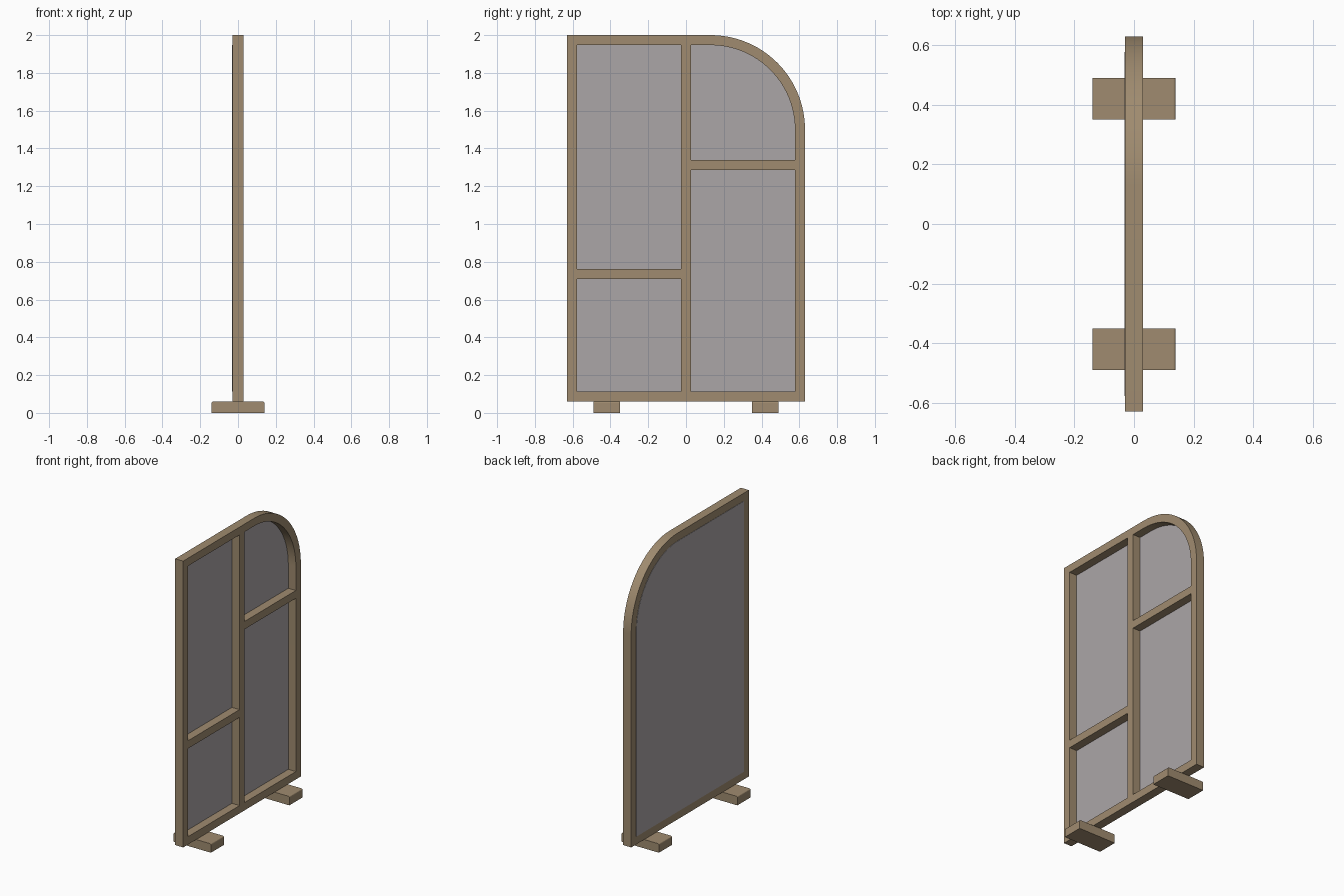
import bpy, bmesh, math

if "Cube" in bpy.data.objects:
    bpy.data.objects.remove(bpy.data.objects["Cube"])


def material(name, rgb):
    m = bpy.data.materials.new(name)
    m.diffuse_color = (*rgb, 1)
    m.use_nodes = True
    m.node_tree.nodes["Principled BSDF"].inputs["Base Color"].default_value = m.diffuse_color
    return m


wood = material("light wood", (0.35, 0.26, 0.16))
fabric = material("grey fabric", (0.41, 0.38, 0.39))

CY, CZ, R, W = 0.13, 1.5, 0.5, 0.053   # corner arc centre, radius, frame width
BOTTOM, TOP, HALF = 0.06, 2.0, 0.63
SEG = 24


def outline(inset):
    """Screen outline in (y, z), with one rounded upper corner."""
    pts = [(-HALF + inset, BOTTOM + inset), (HALF - inset, BOTTOM + inset)]
    for i in range(SEG + 1):
        a = math.pi / 2 * i / SEG
        pts.append((CY + (R - inset) * math.cos(a), CZ + (R - inset) * math.sin(a)))
    pts.append((-HALF + inset, TOP - inset))
    return pts


def finish(name, bm, mat):
    bmesh.ops.recalc_face_normals(bm, faces=bm.faces)
    me = bpy.data.meshes.new(name)
    bm.to_mesh(me)
    bm.free()
    me.materials.append(mat)
    ob = bpy.data.objects.new(name, me)
    bpy.context.collection.objects.link(ob)
    return ob


def smooth(ob):
    bpy.ops.object.select_all(action='DESELECT')
    ob.select_set(True)
    bpy.context.view_layer.objects.active = ob
    bpy.ops.object.shade_smooth_by_angle(angle=math.radians(30))


def box(name, x, y, z, mat, bevel=0):
    bm = bmesh.new()
    bmesh.ops.create_cube(bm, size=1)
    for v in bm.verts:
        for k, (lo, hi) in enumerate((x, y, z)):
            v.co[k] = hi if v.co[k] > 0 else lo
    if bevel:  # soften the upper end edges
        ends = [e for e in bm.edges
                if all(abs(v.co.z - z[1]) < 1e-6 for v in e.verts)
                and abs(e.verts[0].co.x - e.verts[1].co.x) < 1e-6]
        bmesh.ops.bevel(bm, geom=ends, offset=bevel, segments=3,
                        profile=0.5, affect='EDGES')
    return finish(name, bm, mat)


# Outer frame: ring between two outlines
bm = bmesh.new()
rings = [[bm.verts.new((x, y, z)) for y, z in outline(i)]
         for x, i in ((0.03, 0), (0.03, W), (-0.03, W), (-0.03, 0))]
n = len(rings[0])
for k in range(4):
    a, b = rings[k], rings[(k + 1) % 4]
    for i in range(n):
        j = (i + 1) % n
        bm.faces.new((a[i], a[j], b[j], b[i]))
smooth(finish("outer_frame", bm, wood))

# Backing panel, slightly proud of the back
bm = bmesh.new()
back, front = [[bm.verts.new((x, y, z)) for y, z in outline(W)]
               for x in (-0.032, -0.027)]
bm.faces.new(back)
bm.faces.new(front)
for i in range(n):
    j = (i + 1) % n
    bm.faces.new((back[i], back[j], front[j], front[i]))
finish("backing_panel", bm, fabric)

# Dividing bars
bar_x = (-0.028, 0.03)
inner = HALF - W
box("centre_bar", bar_x, (-0.026, 0.026), (BOTTOM + W, TOP - W), wood)
box("lower_crossbar", bar_x, (-inner, -0.026), (0.71, 0.763), wood)
box("upper_crossbar", bar_x, (0.026, inner), (1.287, 1.34), wood)

# Feet
for side, y in (("left", -0.42), ("right", 0.42)):
    box(side + "_foot", (-0.14, 0.14), (y - 0.07, y + 0.07), (0, 0.06), wood, 0.008)
